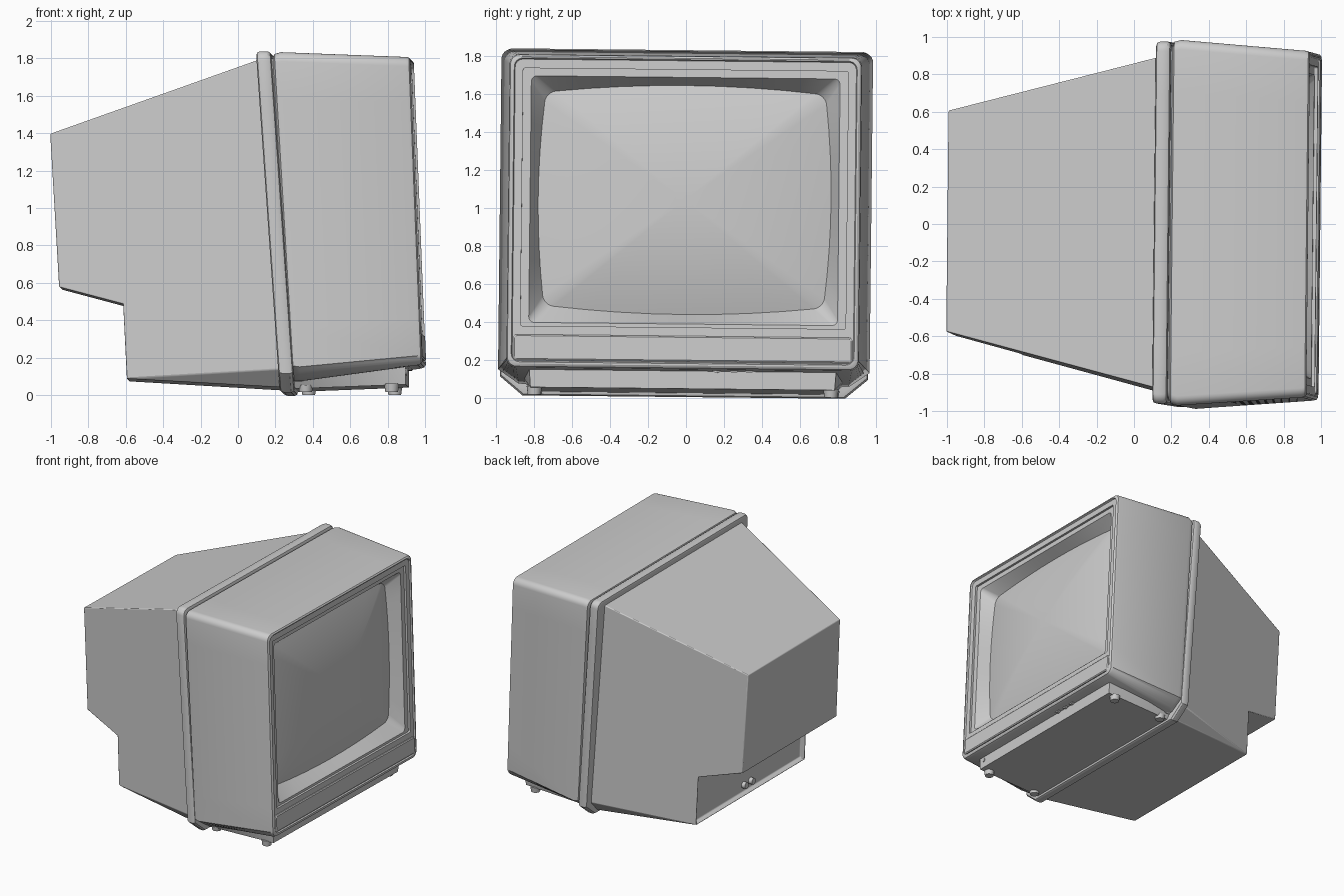
import bpy, bmesh, math
from mathutils import Matrix, Vector

if "Cube" in bpy.data.objects:
    bpy.data.objects.remove(bpy.data.objects["Cube"])

grey = bpy.data.materials.new("casing_grey")
grey.diffuse_color = (0.6, 0.6, 0.6, 1)
grey.use_nodes = True
grey.node_tree.nodes["Principled BSDF"].inputs["Base Color"].default_value = grey.diffuse_color

# The whole set sits very slightly rolled and turned
PIVOT = Vector((0, 0, 0.9))
POSE = (Matrix.Translation(PIVOT) @ Matrix.Rotation(math.radians(-0.6), 4, 'Z')
        @ Matrix.Rotation(math.radians(-0.6), 4, 'X') @ Matrix.Translation(-PIVOT))


def finish(name, bm):
    bmesh.ops.recalc_face_normals(bm, faces=bm.faces)
    bm.transform(POSE)
    me = bpy.data.meshes.new(name)
    bm.to_mesh(me)
    bm.free()
    me.materials.append(grey)
    ob = bpy.data.objects.new(name, me)
    bpy.context.collection.objects.link(ob)
    return ob


def ring(xt, slope, w, z0, z1, r, chamfer=None, by=0, bz=0):
    """Rounded rectangle on a leaning plane; optional flat lower corners and bowed sides."""
    pts, n, m = [], 6, 7
    for i, (sy, sz) in enumerate([(1, 1), (-1, 1), (-1, -1), (1, -1)]):
        cw, ch = chamfer if (chamfer and sz < 0) else (r, r)
        cy, cz = sy * (w - cw), (z1 - ch if sz > 0 else z0 + ch)
        corner = []
        for k in range(n + 1):
            a = math.pi / 2 * (i + k / n)
            c, s = math.cos(a), math.sin(a)
            if chamfer and sz < 0:
                d = abs(c) + abs(s)
                c, s = c / d, s / d
            corner.append((cy + cw * c, cz + ch * s))
        pts.append(corner)
    flat = []
    for i in range(4):
        flat += pts[i]
        (ya, za), (yb, zb) = pts[i][-1], pts[(i + 1) % 4][0]
        flat += [(ya + (yb - ya) * k / (m + 1), za + (zb - za) * k / (m + 1)) for k in range(1, m + 1)]
    zc, h = (z0 + z1) / 2, (z1 - z0) / 2
    out = []
    for y, z in flat:
        u, v = y / w, (z - zc) / h
        y, z = y + by * u * (1 - v * v), z + bz * v * (1 - u * u)
        out.append(Vector((xt + (1.8 - z) * slope, y, z)))
    return out


def loft(name, rings):
    bm = bmesh.new()
    vs = [[bm.verts.new(p) for p in r] for r in rings]
    n = len(vs[0])
    for a, b in zip(vs, vs[1:]):
        for i in range(n):
            bm.faces.new((a[i], a[(i + 1) % n], b[(i + 1) % n], b[i]))
    bm.faces.new(vs[0])
    bm.faces.new(vs[-1])
    return finish(name, bm)


def cylinder(name, pos, r, depth, axis='Z', top=1.0):
    bm = bmesh.new()
    bmesh.ops.create_cone(bm, cap_ends=True, segments=20, radius1=r, radius2=r * top, depth=depth)
    if axis == 'X':
        bm.transform(Matrix.Rotation(math.pi / 2, 4, 'Y'))
    bm.transform(Matrix.Translation(pos))
    return finish(name, bm)


# Front housing with stepped screen recess
opening = ring(0.80, 0.04, 0.735, 0.48, 1.60, 0.05, by=0.035, bz=0.042)
loft("front_housing", [
    ring(0.195, 0.06, 0.945, 0.09, 1.795, 0.05, (0.10, 0.07)),
    ring(0.205, 0.06, 0.968, 0.07, 1.813, 0.05, (0.11, 0.075)),
    ring(0.24, 0.06, 0.977, 0.065, 1.823, 0.05, (0.11, 0.075)),
    ring(0.905, 0.04, 0.927, 0.150, 1.798, 0.05),
    ring(0.922, 0.04, 0.922, 0.157, 1.795, 0.05),
    ring(0.930, 0.04, 0.910, 0.170, 1.785, 0.05),
    ring(0.930, 0.04, 0.902, 0.180, 1.778, 0.045),
    ring(0.918, 0.04, 0.897, 0.186, 1.772, 0.04),
    ring(0.918, 0.04, 0.855, 0.370, 1.725, 0.01),
    ring(0.900, 0.04, 0.855, 0.370, 1.725, 0.01),
    ring(0.900, 0.04, 0.812, 0.388, 1.685, 0.03),
    opening])

# Bulging picture tube
centre = Vector((0.83, 0, 1.04))
loft("screen", [[centre + (p - centre) * f + Vector((0.005 + 0.09 * (1 - f * f), 0, 0)) for p in opening]
                for f in (1, 0.94, 0.85, 0.72, 0.57, 0.4, 0.22, 0.06)])

# Control flap under the screen
loft("control_flap", [
    ring(0.905, 0.04, 0.893, 0.190, 0.325, 0.02),
    ring(0.926, 0.04, 0.893, 0.190, 0.325, 0.02),
    ring(0.932, 0.04, 0.885, 0.198, 0.318, 0.015)])

# Raised seam band and the dark groove behind the housing
loft("seam_band", [ring(x, 0.07, w, 1.82 - h, h, 0.05, (0.12, 0.10)) for x, w, h in
                   [(0.107, 0.950, 1.800), (0.113, 0.962, 1.815), (0.13, 0.968, 1.822),
                    (0.168, 0.968, 1.822), (0.182, 0.962, 1.815), (0.188, 0.950, 1.800)]]
     ).location.z = 0.006
loft("seam_groove", [ring(x, 0.065, 0.945, 0.06, 1.79, 0.05, (0.12, 0.09)) for x in (0.15, 0.24)])


# Tapered rear shell with lower step
def half_width(x):
    return 0.59 + (x + 1) * 0.262


bm = bmesh.new()
profile = [(0.14, 1.79), (-0.998, 1.39), (-0.95, 0.57), (-0.61, 0.48), (-0.59, 0.08), (0.27, 0.13)]
left, right = [[bm.verts.new((x, s * half_width(x), z)) for x, z in profile] for s in (1, -1)]
low_l, low_r = [bm.verts.new((0.277, s * 0.83, 0.03)) for s in (1, -1)]
bm.faces.new(left)
bm.faces.new(right)
panels = [bm.faces.new((left[i], left[i + 1], right[i + 1], right[i])) for i in range(4)]
bm.faces.new((left[4], low_l, low_r, right[4]))
bm.faces.new((left[4], left[5], low_l))
bm.faces.new((right[4], right[5], low_r))
bm.faces.new((left[5], left[0], right[0], right[5], low_r, low_l))
bmesh.ops.recalc_face_normals(bm, faces=bm.faces)
bmesh.ops.inset_individual(bm, faces=[panels[3]], thickness=0.022)
bmesh.ops.translate(bm, verts=panels[3].verts, vec=(0.04, 0, 0))
shell = finish("rear_shell", bm)
bev = shell.modifiers.new("soft_edges", 'BEVEL')
bev.width, bev.segments, bev.limit_method = 0.006, 2, 'ANGLE'

# Base tray below the housing
bm = bmesh.new()
for x, zb, zt in ((0.285, 0.024, 0.12), (0.905, 0.048, 0.19)):
    for s in (1, -1):
        bm.verts.new((x, s * 0.80, zb))
        bm.verts.new((x, s * (0.86 if x < 0.5 else 0.81), zt))
bmesh.ops.convex_hull(bm, input=bm.verts)
finish("base_tray", bm)

# Feet
for s in (1, -1):
    side = "left" if s < 0 else "right"
    cylinder("front_foot_" + side, (0.83, s * 0.78, 0.031), 0.034, 0.045, top=1.2)
    cylinder("rear_foot_" + side, (0.37, s * 0.78, 0.026), 0.034, 0.036, top=1.2)

# Front knobs, socket and rear ports
for i, y in enumerate((0.18, 0.27, 0.35)):
    cylinder("knob_%d" % (i + 1), (0.908, y, 0.165), 0.032, 0.04, 'X')
cylinder("front_socket", (0.905, -0.76, 0.115), 0.018, 0.012, 'X')
for i, y in enumerate((0.045, -0.045)):
    cylinder("rear_port_%d" % (i + 1), (-0.56, y, 0.15), 0.026, 0.05, 'X')

# Smooth rounded surfaces, keep crisp edges
for ob in bpy.data.objects:
    ob.select_set(True)
    bpy.context.view_layer.objects.active = ob
bpy.ops.object.shade_smooth_by_angle(angle=math.radians(32))
